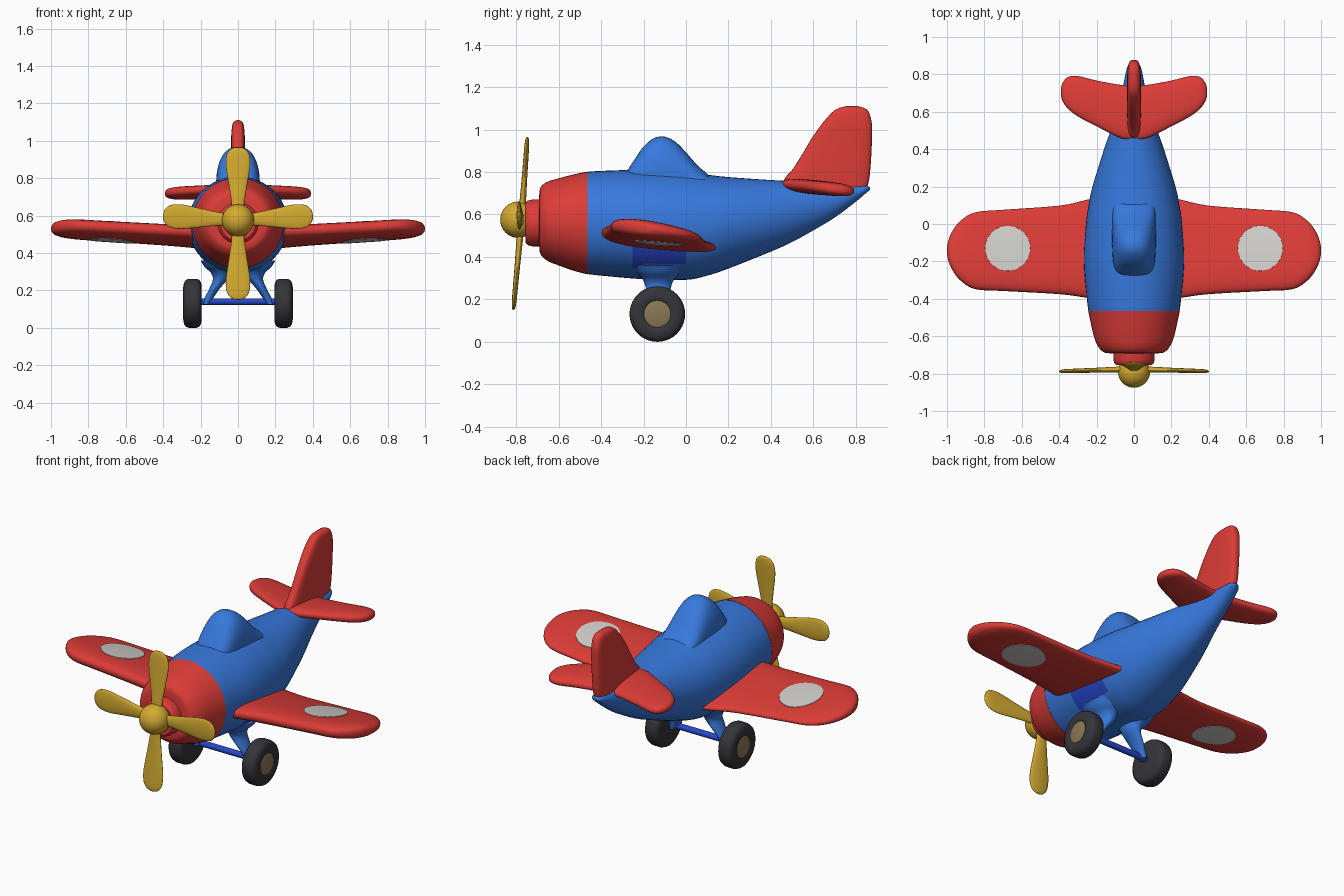
import bpy, bmesh, math
from mathutils import Vector
from mathutils.bvhtree import BVHTree

if "Cube" in bpy.data.objects:
    bpy.data.objects.remove(bpy.data.objects["Cube"])


def material(name, rgb):
    m = bpy.data.materials.new(name)
    m.diffuse_color = (*rgb, 1)
    m.use_nodes = True
    m.node_tree.nodes["Principled BSDF"].inputs["Base Color"].default_value = m.diffuse_color
    return m


RED = material("red", (0.72, 0.045, 0.038))
BLUE = material("blue", (0.038, 0.19, 0.72))
DEEP = material("deep blue", (0.02, 0.065, 0.60))
YELLOW = material("yellow", (0.66, 0.41, 0.03))
PALE = material("pale grey", (0.64, 0.62, 0.59))
TYRE = material("tyre black", (0.034, 0.034, 0.042))
TAN = material("hub tan", (0.26, 0.19, 0.09))


def spline(stations, sub=4):
    """Catmull-Rom interpolation of a list of number tuples."""
    out = []
    for i in range(len(stations) - 1):
        p0, p1 = stations[max(i - 1, 0)], stations[i]
        p2, p3 = stations[i + 1], stations[min(i + 2, len(stations) - 1)]
        for k in range(sub):
            t = k / sub
            out.append([0.5 * (2 * b + (c - a) * t + (2 * a - 5 * b + 4 * c - d) * t * t
                               + (3 * b - a - 3 * c + d) * t ** 3)
                        for a, b, c, d in zip(p0, p1, p2, p3)])
    return out + [list(stations[-1])]


def oval(n=40, p=1.0):
    """Unit superellipse; p below 1 gives a boxier shape."""
    pts = []
    for i in range(n):
        c, s = math.cos(math.tau * i / n), math.sin(math.tau * i / n)
        pts.append((math.copysign(abs(c) ** p, c), math.copysign(abs(s) ** p, s)))
    return pts


def loft(name, rings, mat, angle=45):
    """Skin a list of equal-length rings and cap both ends."""
    bm = bmesh.new()
    vs = [[bm.verts.new(p) for p in r] for r in rings]
    n = len(rings[0])
    for a, b in zip(vs, vs[1:]):
        for i in range(n):
            j = (i + 1) % n
            bm.faces.new((a[i], a[j], b[j], b[i]))
    bm.faces.new(vs[0])
    bm.faces.new(vs[-1])
    bmesh.ops.recalc_face_normals(bm, faces=bm.faces)
    me = bpy.data.meshes.new(name)
    bm.to_mesh(me)
    bm.free()
    me.materials.append(mat)
    me.shade_smooth()
    me.set_sharp_from_angle(angle=math.radians(angle))
    ob = bpy.data.objects.new(name, me)
    bpy.context.collection.objects.link(ob)
    return ob


def body(name, stations, mat, p=1.0):
    """Stations along y: (y, top z, bottom z, half width)."""
    return loft(name, [[Vector((hw * c, y, (t + b) / 2 + (t - b) / 2 * s)) for c, s in oval(48, p)]
                       for y, t, b, hw in spline(stations)], mat)


def panel(name, stations, mat, place, p=0.8, taper=0.0):
    """Wing-like part, stations along its span: (s, chord start, chord end, half thickness)."""
    return loft(name, [[place(s, (a + b) / 2 + (b - a) / 2 * c, t * n * (1 - taper * c))
                        for c, n in oval(40, p)] for s, a, b, t in spline(stations)], mat, 60)


def lathe(name, profile, mat, origin, axis, n=40, angle=45):
    """Turn (distance along axis, radius) points round an axis."""
    axis = Vector(axis)
    u = axis.orthogonal().normalized()
    v = axis.cross(u)
    return loft(name, [[Vector(origin) + axis * d + (u * c + v * s) * r for c, s in oval(n)]
                       for d, r in profile], mat, angle)


# Fuselage, with the deeper blue patch under each wing
fuselage = body("fuselage", [
    (-.47, .80, .32, .243), (-.4, .805, .312, .252), (-.2, .81, .295, .268), (0, .80, .292, .257),
    (.1, .787, .312, .243), (.2, .776, .345, .222), (.4, .762, .425, .16), (.5, .757, .47, .125),
    (.6, .752, .525, .092), (.7, .747, .585, .066), (.8, .742, .66, .046), (.845, .738, .698, .034),
    (.866, .728, .715, .012)], BLUE)
fuselage.data.materials.append(DEEP)
for f in fuselage.data.polygons:
    if -.28 < f.center.y < -.02 and .36 < f.center.z < .45:
        f.material_index = 1

# Engine cowl, hub collar and spinner
body("cowl", [(-.692, .66, .48, .09), (-.69, .71, .43, .145), (-.68, .735, .405, .17),
              (-.65, .755, .38, .195), (-.6, .77, .36, .215), (-.53, .788, .335, .231),
              (-.465, .802, .318, .245)], RED)
lathe("nose_collar", [(0, .11), (.04, .11), (.06, .105), (.07, .095), (.07, .075), (.05, .06)],
      RED, (0, -.685, .56), (0, -1, 0))
lathe("spinner", [(-.085 * math.cos(math.pi * i / 20), .0005 + .085 * math.sin(math.pi * i / 20))
                  for i in range(21)], YELLOW, (0, -.79, .575), (0, -1, 0))

# Propeller blades
root = Vector((0, -.775, .575))
for label, tip in (("top", (0, -.747, .965)), ("bottom", (0, -.813, .15)),
                   ("right", (.4, -.788, .60)), ("left", (-.4, -.788, .60))):
    span = Vector(tip) - root
    side = span.cross(Vector((0, 1, 0))).normalized()
    flat = side.cross(span).normalized()
    panel("propeller_blade_" + label,
          [(.05, -.03, .03, .016), (.25, -.035, .035, .015), (.5, -.05, .05, .013),
           (.75, -.065, .065, .012), (.9, -.06, .06, .011), (.975, -.038, .038, .008),
           (1, -.012, .012, .002)], YELLOW,
          lambda s, c, n: root + span * s + side * c + flat * n, p=1)

# Canopy
body("canopy", [(-.285, .79, .72, .06), (-.265, .825, .70, .088), (-.235, .87, .66, .105),
                (-.2, .92, .6, .112), (-.15, .96, .56, .116), (-.1, .966, .55, .117),
                (-.05, .942, .56, .117), (0, .893, .6, .117), (.05, .835, .65, .117),
                (.09, .80, .68, .112), (.115, .775, .7, .10)], BLUE, p=.85)

# Tail fin
panel("tail_fin", [(.70, .47, .845, .036), (.76, .46, .862, .037), (.81, .50, .868, .037),
                   (.88, .545, .873, .037), (.96, .593, .876, .037), (1.03, .643, .875, .036),
                   (1.08, .687, .862, .031), (1.1, .717, .842, .023), (1.11, .752, .81, .008)],
      RED, lambda s, c, n: Vector((n, c, s)), p=.6)

for side, label in ((1, "right"), (-1, "left")):
    # Wing
    wing = panel("wing_" + label, [
        (.1, -.42, .16, .046), (.25, -.395, .13, .045), (.4, -.375, .098, .044),
        (.7, -.358, .076, .043), (.85, -.348, .062, .043), (.93, -.30, .015, .040),
        (.975, -.24, -.045, .031), (.993, -.195, -.09, .019), (1, -.16, -.125, .005)],
        RED, lambda s, c, n: Vector((side * s, c, .468 + .06 * s - .13 * (c + .14) + n)),
        taper=.25)

    # Round markings draped on the upper and lower wing surfaces
    tree = BVHTree.FromPolygons([v.co for v in wing.data.vertices],
                                [p.vertices for p in wing.data.polygons])
    for up, place in ((1, "upper"), (-1, "lower")):
        rings = []
        for r in (.121, .12, .09, .06, .03, .001):
            lift = -.002 if r > .12 else .003
            ring = []
            for c, s in oval(48):
                start = Vector((side * .675 + r * c, -.13 + r * s, .5 + up))
                hit = tree.ray_cast(start, Vector((0, 0, -up)))[0]
                ring.append(hit + Vector((0, 0, up * lift)))
            rings.append(ring)
        loft("wing_marking_%s_%s" % (place, label), rings, PALE)

    # Tailplane
    panel("tailplane_" + label, [
        (.02, .45, .74, .034), (.08, .463, .745, .034), (.2, .522, .767, .033),
        (.3, .575, .791, .032), (.355, .618, .785, .028), (.383, .66, .752, .019),
        (.391, .69, .722, .005)],
        RED, lambda s, c, n: Vector((side * s, c, .727 - .1 * (c - .62) + n)))

    # Landing leg: (z, centre x, half x, half y)
    legs = spline([(.36, .10, .10, .14), (.325, .098, .08, .105), (.295, .092, .054, .075),
                   (.26, .094, .04, .06), (.21, .125, .028, .05), (.165, .152, .024, .036),
                   (.125, .172, .02, .028)])
    loft("landing_leg_" + label, [[Vector((side * (x + hx * c), -.13 + hy * s, z))
                                   for c, s in oval(24)] for z, x, hx, hy in legs], BLUE)

    # Wheel: tyre and hub
    lathe("tyre_" + label, [(-.048, .02), (-.048, .085), (-.046, .11), (-.036, .125), (-.02, .131),
                            (.02, .131), (.036, .125), (.046, .11), (.05, .085), (.046, .066),
                            (.042, .06)], TYRE, (side * .243, -.135, .131), (side, 0, 0))
    lathe("wheel_hub_" + label, [(.03, .063), (.044, .063), (.047, .055), (.048, .002)],
          TAN, (side * .243, -.135, .131), (side, 0, 0))

# Axle
lathe("axle", [(-.21, .018), (.21, .018)], DEEP, (0, -.135, .14), (1, 0, 0), 20)
